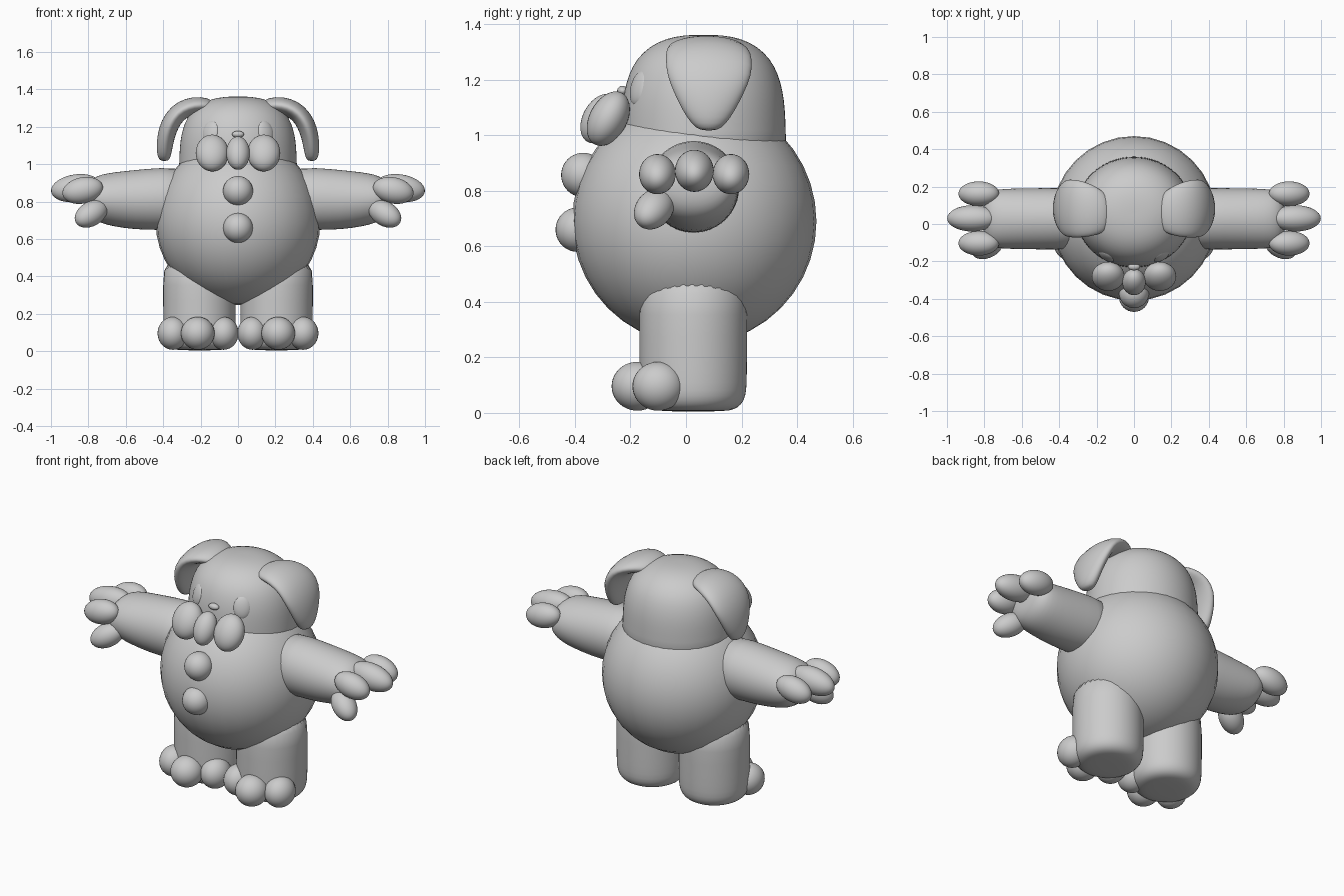
import bpy, bmesh
from math import cos, sin, pi, radians
from mathutils import Vector


def finish(name, bm, subdiv=0):
    bmesh.ops.recalc_face_normals(bm, faces=bm.faces)
    me = bpy.data.meshes.new(name)
    bm.to_mesh(me)
    bm.free()
    for p in me.polygons:
        p.use_smooth = True
    ob = bpy.data.objects.new(name, me)
    bpy.context.collection.objects.link(ob)
    if subdiv:
        m = ob.modifiers.new("smooth", 'SUBSURF')
        m.levels = m.render_levels = subdiv
    return ob


def loft(name, sections, n=32, subdiv=1):
    """Skin elliptical rings, each given as (centre, u radius vector, v radius vector)."""
    bm = bmesh.new()
    rings = []
    for c, u, v in sections:
        c, u, v = Vector(c), Vector(u), Vector(v)
        rings.append([bm.verts.new(c + u * cos(2 * pi * i / n) + v * sin(2 * pi * i / n))
                      for i in range(n)])
    for a, b in zip(rings, rings[1:]):
        for i in range(n):
            j = (i + 1) % n
            bm.faces.new((a[i], a[j], b[j], b[i]))
    bm.faces.new(rings[0])
    bm.faces.new(rings[-1])
    return finish(name, bm, subdiv)


def upright(name, profile, x=0, y=0, sx=1, sy=1):
    return loft(name, [((x, y, z), (r * sx, 0, 0), (0, r * sy, 0)) for r, z in profile])


def ball(name, loc, radii, rot=(0, 0, 0)):
    bm = bmesh.new()
    bmesh.ops.create_uvsphere(bm, u_segments=32, v_segments=20, radius=1)
    ob = finish(name, bm)
    ob.location, ob.scale = loc, radii
    ob.rotation_euler = [radians(a) for a in rot]
    return ob


# Round body
ball("body", (0, 0.03, 0.69), (0.44, 0.44, 0.443))

# Domed head
upright("head", [(0.30, 0.9), (0.299, 0.98), (0.297, 1.06), (0.292, 1.13), (0.28, 1.19),
                 (0.258, 1.25), (0.22, 1.30), (0.165, 1.338), (0.10, 1.357),
                 (0.04, 1.362), (0.005, 1.362)], y=0.063, sx=1.06)

# Nose
ball("nose", (0, -0.228, 1.16), (0.032, 0.02, 0.018))

# Bow tie and buttons
ball("bow_knot", (0, -0.31, 1.06), (0.063, 0.062, 0.095), (-28, 0, 0))
ball("button_upper", (0, -0.37, 0.857), (0.08, 0.08, 0.08))
ball("button_lower", (0, -0.39, 0.66), (0.08, 0.08, 0.08))

for side, s in (("left", -1), ("right", 1)):
    ball("bow_loop_" + side, (s * 0.138, -0.28, 1.06), (0.088, 0.068, 0.105), (-28, 0, 0))
    ball("eye_" + side, (s * 0.145, -0.167, 1.17), (0.05, 0.024, 0.065), (-14, 0, s * 32))

    # Floppy ear: flattened sections along a bent path (x, z, y, thickness, half width, normal angle)
    path = [(0.125, 1.29, 0.06, 0.02, 0.06, 125), (0.15, 1.308, 0.062, 0.04, 0.10, 115),
            (0.20, 1.318, 0.07, 0.045, 0.13, 95), (0.265, 1.308, 0.078, 0.05, 0.15, 72),
            (0.325, 1.275, 0.083, 0.05, 0.157, 45), (0.365, 1.215, 0.084, 0.05, 0.153, 22),
            (0.385, 1.15, 0.083, 0.047, 0.125, 10), (0.393, 1.09, 0.082, 0.043, 0.095, 0),
            (0.395, 1.04, 0.082, 0.036, 0.062, 0), (0.393, 1.016, 0.082, 0.02, 0.03, 0)]
    loft("ear_" + side, [((s * x, y, z),
                          (s * t * cos(radians(a)), 0, t * sin(radians(a))), (0, w, 0))
                         for x, z, y, t, w, a in path])

    # Arm, flattening towards the hand
    arm = [(0.25, 0.815, 0.165, 0.168), (0.42, 0.815, 0.165, 0.167), (0.55, 0.81, 0.164, 0.16),
           (0.66, 0.812, 0.162, 0.146), (0.73, 0.815, 0.158, 0.132), (0.775, 0.818, 0.145, 0.108),
           (0.80, 0.822, 0.11, 0.075), (0.808, 0.825, 0.05, 0.035)]
    loft("arm_" + side, [((s * x, 0.028, z), (0, ry, 0), (0, 0, rz)) for x, z, ry, rz in arm])

    # Fingers and thumb
    ball("finger_middle_" + side, (s * 0.865, 0.03, 0.872), (0.135, 0.07, 0.074), (0, s * 8, 0))
    ball("finger_front_" + side, (s * 0.83, -0.103, 0.86), (0.11, 0.066, 0.07), (0, s * 12, 0))
    ball("finger_back_" + side, (s * 0.83, 0.162, 0.86), (0.11, 0.066, 0.07), (0, s * 12, 0))
    ball("thumb_" + side, (s * 0.785, -0.115, 0.735), (0.1, 0.066, 0.065), (0, s * 28, s * -28))

    # Leg with a rounded sole
    upright("leg_" + side, [(0.02, 0.005), (0.115, 0.006), (0.15, 0.012), (0.175, 0.03),
                            (0.19, 0.06), (0.194, 0.10), (0.195, 0.2), (0.195, 0.35),
                            (0.195, 0.52)], x=s * 0.206, y=0.026)

    # Toes
    for toe, x, y, r in (("inner", 0.077, -0.10, 0.08), ("middle", 0.215, -0.175, 0.09),
                         ("outer", 0.348, -0.10, 0.082)):
        ball("toe_%s_%s" % (toe, side), (s * x, y, 0.096), (r, 0.093, 0.088))
